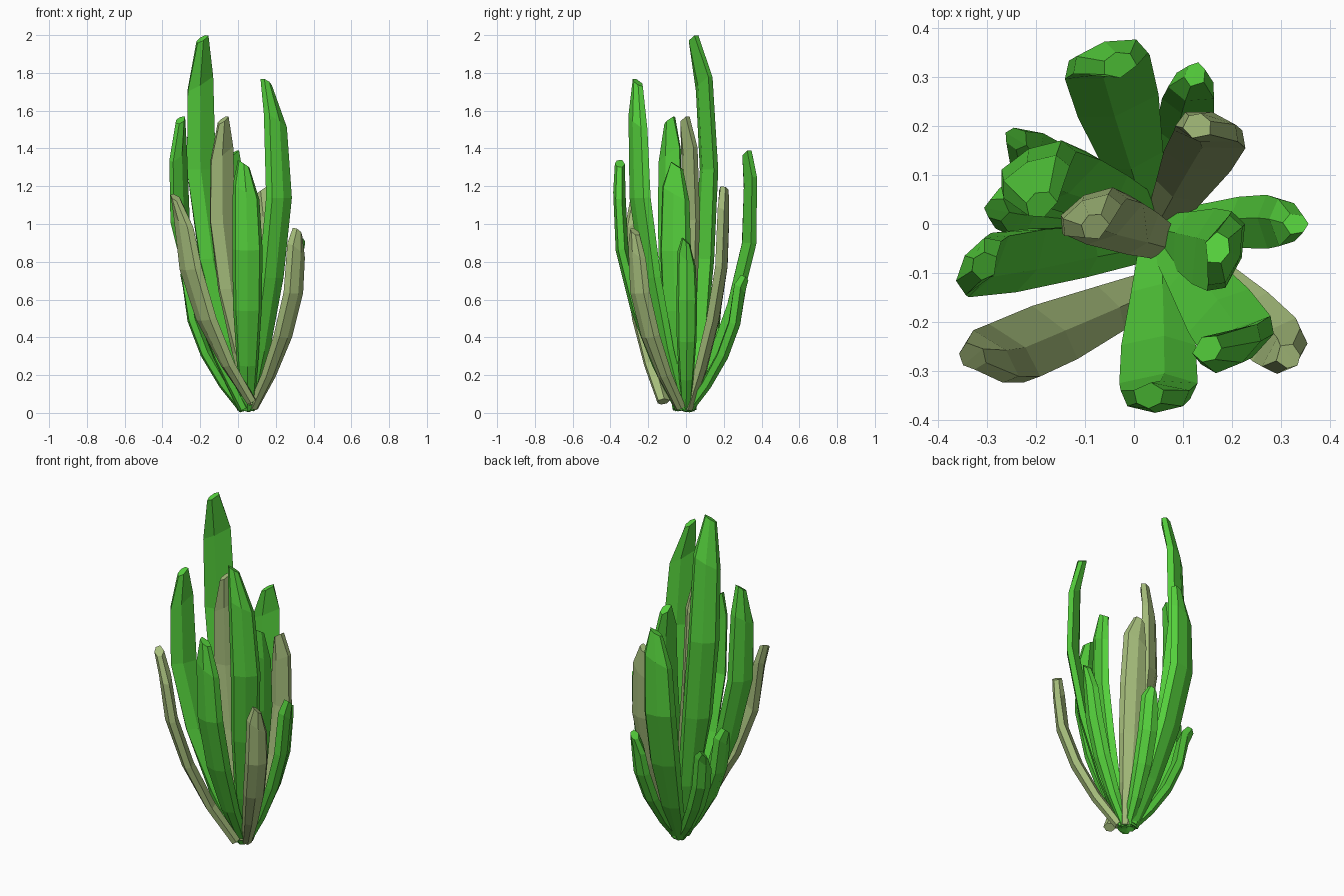
import bpy
import bmesh
import math
from mathutils import Vector, Matrix

if "Cube" in bpy.data.objects:
    bpy.data.objects.remove(bpy.data.objects["Cube"])


def material(name, rgb):
    m = bpy.data.materials.new(name)
    m.diffuse_color = (*rgb, 1)
    m.use_nodes = True
    m.node_tree.nodes["Principled BSDF"].inputs["Base Color"].default_value = m.diffuse_color
    return m


GREEN = material("leaf green", (0.09, 0.63, 0.045))
OLIVE = material("dry olive", (0.38, 0.51, 0.20))

# Ridged leaf cross-section: (sideways in half widths, outward in units)
SECTION = [(-1, -0.014), (-0.8, 0.02), (0, 0.034), (0.8, 0.02),
           (1, -0.014), (0.15, -0.034)]
# Along the leaf: height fraction, reach towards the bend, blend to the tip, width
STATIONS = [(0, 0, 0, 0.45), (0.18, 0.38, 0, 0.7), (0.40, 0.73, 0, 0.95),
            (0.64, 0.98, 0, 1.0), (0.87, 1.03, 0.35, 0.88), (1, 1, 1, 0.38)]


def leaf(name, mat, base, bend, tip, height, width, twist=0):
    b, m, t = Vector((*base[:2], 0)), Vector((*bend, 0)), Vector((*tip, 0))
    z0 = base[2]
    path = []
    for h, reach, blend, _ in STATIONS:
        p = b.lerp(m, reach).lerp(t, blend)
        p.z = z0 + (height - z0) * h
        path.append(p)
    out = (m - b).normalized()
    verts, faces, n = [], [], len(SECTION)
    for i, p in enumerate(path):
        h, _, _, w = STATIONS[i]
        # The blade turns gradually about the vertical
        turn = Matrix.Rotation(math.radians(twist) * min(1, h / 0.5), 3, 'Z')
        side = turn @ Vector((-out.y, out.x, 0))
        along = (path[min(i + 1, len(path) - 1)] - path[max(i - 1, 0)]).normalized()
        normal = side.cross(along).normalized()
        if normal.dot(out) < 0:
            normal = -normal
        thick = 0.65 + 0.35 * w
        for s, d in SECTION:
            v = p + side * (s * w * width / 2) + normal * (d * thick)
            if i == len(path) - 1:
                v.z = min(v.z - 0.02 * (s + 1), height)   # slanted tip cut
            elif i == len(path) - 2:
                v.z -= 0.04 * s
            v.z = max(v.z, 0)
            verts.append(v)
    for i in range(len(path) - 1):
        for j in range(n):
            k = (j + 1) % n
            faces.append((i * n + j, i * n + k, i * n + n + k, i * n + n + j))
    # End caps, split down the fold
    for o in (0, (len(path) - 1) * n):
        for q in ((0, 1, 2, 5), (2, 3, 4, 5)):
            faces.append(tuple(o + a for a in q))
    me = bpy.data.meshes.new(name)
    me.from_pydata(verts, [], faces)
    me.materials.append(mat)
    bm = bmesh.new()
    bm.from_mesh(me)
    bmesh.ops.recalc_face_normals(bm, faces=bm.faces)
    bm.to_mesh(me)
    bm.free()
    bpy.context.collection.objects.link(bpy.data.objects.new(name, me))


# Green leaves
leaf("tallest_leaf", GREEN, (0.03, 0.02, 0.02), (-0.205, 0.125), (-0.19, 0.04), 2.0, 0.17, -40)
leaf("tall_right_leaf", GREEN, (0.06, -0.02, 0.02), (0.225, -0.25), (0.15, -0.255), 1.77, 0.16)
leaf("tall_left_leaf", GREEN, (0.03, -0.04, 0.02), (-0.315, -0.08), (-0.305, -0.085), 1.57, 0.15, -40)
leaf("back_leaf", GREEN, (0.03, 0.02, 0.02), (-0.06, 0.34), (-0.03, 0.325), 1.39, 0.18)
leaf("front_leaf", GREEN, (0.05, -0.03, 0.02), (0.05, -0.345), (0.03, -0.35), 1.34, 0.16)
leaf("inner_right_leaf", GREEN, (0.06, -0.02, 0.02), (0.19, -0.06), (0.17, -0.05), 1.33, 0.17)
leaf("short_right_leaf", GREEN, (0.06, 0.0, 0.02), (0.29, 0.005), (0.33, 0.0), 0.93, 0.11)
leaf("short_back_leaf", GREEN, (0.05, 0.01, 0.02), (0.115, 0.26), (0.125, 0.305), 0.73, 0.11)
leaf("short_back_left_leaf", GREEN, (0.03, 0.01, 0.02), (-0.20, 0.13), (-0.24, 0.175), 0.66, 0.11)
leaf("short_left_leaf", GREEN, (0.03, 0.0, 0.02), (-0.24, 0.03), (-0.28, 0.03), 0.76, 0.12)

# Dry olive leaves
leaf("inner_dry_leaf", OLIVE, (0.07, -0.04, 0.04), (-0.09, 0.03), (-0.08, -0.005), 1.57, 0.15, -38)
leaf("back_dry_leaf", OLIVE, (0.06, 0.01, 0.02), (0.16, 0.19), (0.13, 0.20), 1.20, 0.15, 15)
leaf("left_dry_leaf", OLIVE, (0.07, -0.12, 0.06), (-0.26, -0.27), (-0.33, -0.27), 1.16, 0.15, 20)
leaf("right_dry_leaf", OLIVE, (0.08, -0.03, 0.03), (0.30, -0.25), (0.315, -0.27), 0.98, 0.125)
